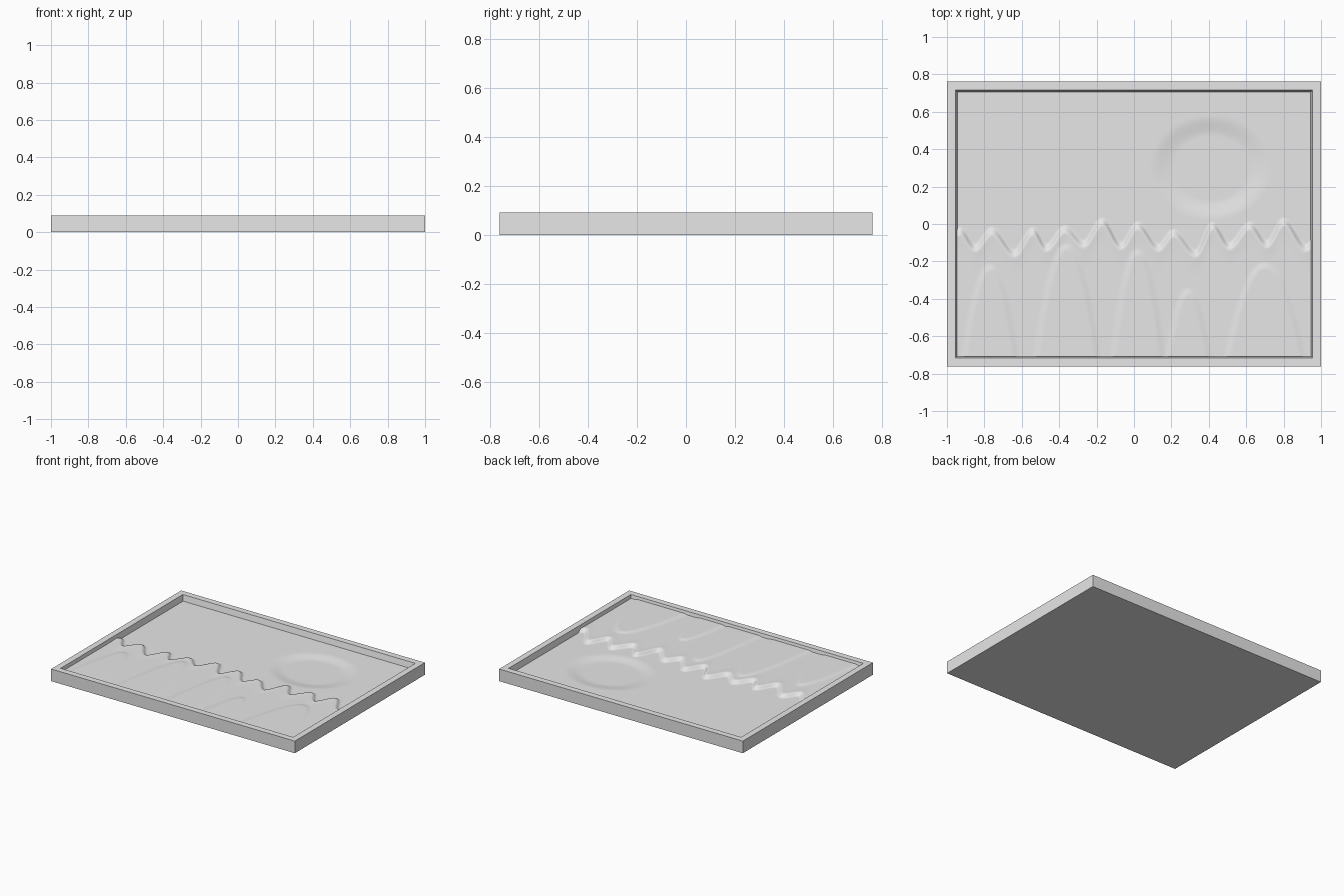
import bpy, bmesh, math

cube = bpy.data.objects.get("Cube")
if cube:
    bpy.data.objects.remove(cube, do_unlink=True)

HALF_X, HALF_Y, TOP = 1.0, 0.762, 0.09
SKY = 0.047

grey = bpy.data.materials.new("plain_grey")
grey.use_nodes = True
grey.diffuse_color = (0.8, 0.8, 0.8, 1)
grey.node_tree.nodes["Principled BSDF"].inputs["Base Color"].default_value = (0.8, 0.8, 0.8, 1)


def add_object(name, bm):
    mesh = bpy.data.meshes.new(name)
    bm.to_mesh(mesh)
    bm.free()
    mesh.materials.append(grey)
    ob = bpy.data.objects.new(name, mesh)
    bpy.context.collection.objects.link(ob)
    return ob


def smooth(t):
    t = max(0.0, min(1.0, t))
    return t * t * (3 - 2 * t)


# Tray frame: rectangular loops bridged from the underside over the rim to the floor
def tray_frame():
    bm = bmesh.new()
    loops = []
    for inset, z in ((0, 0), (0, TOP), (0.046, TOP), (0.06, 0.025)):
        x, y = HALF_X - inset, HALF_Y - inset
        loops.append([bm.verts.new(p) for p in
                      ((-x, -y, z), (x, -y, z), (x, y, z), (-x, y, z))])
    for a, b in zip(loops, loops[1:]):
        for i in range(4):
            j = (i + 1) % 4
            bm.faces.new((a[i], a[j], b[j], b[i]))
    bm.faces.new(reversed(loops[0]))
    bm.faces.new(loops[-1])
    bmesh.ops.recalc_face_normals(bm, faces=bm.faces)
    return add_object("tray_frame", bm)


# Mountain skyline: alternating peaks and notches
SKYLINE = [(-1, -0.1), (-0.93, -0.03), (-0.85, -0.12), (-0.76, -0.03), (-0.64, -0.15),
           (-0.54, -0.03), (-0.47, -0.12), (-0.37, -0.02), (-0.27, -0.1), (-0.17, 0.02),
           (-0.07, -0.11), (0.02, 0), (0.13, -0.12), (0.21, -0.04), (0.33, -0.15),
           (0.42, 0), (0.51, -0.11), (0.62, 0), (0.71, -0.1), (0.8, 0.02),
           (0.92, -0.12), (1, -0.03)]
# Foothill arches: centre, crest, steepness
HILLS = [(-0.77, -0.23, 25), (-0.36, -0.12, 22), (0.02, -0.15, 32),
         (0.29, -0.36, 30), (0.7, -0.22, 12)]


def skyline(x):
    for (x0, y0), (x1, y1) in zip(SKYLINE, SKYLINE[1:]):
        if x <= x1:
            return y0 + (y1 - y0) * smooth((x - x0) / (x1 - x0))
    return SKYLINE[-1][1]


def height(x, y):
    # Shallow round dish for the sun
    r = math.hypot((x - 0.41) / 0.21, (y - 0.3) / 0.18)
    z = SKY - 0.012 * (1 - smooth((r - 0.95) / 0.6))
    # Mountains rise sharply at the skyline, then undulate
    behind = skyline(x) - y
    rise = smooth((behind + 0.015) / 0.045)
    if rise > 0:
        crest = 0.003 * math.exp(-(behind / 0.07) ** 2)
        step = 0
        for cx, top, k in HILLS:
            edge = top - k * (x - cx) ** 2
            slope = math.hypot(1, 2 * k * (x - cx))
            d = (edge - y) / slope
            step = max(step, 0.006 * smooth((d + 0.02) / 0.04))
        z += rise * (0.019 + crest + step)
    return z


# Relief panel: fine grid displaced by the height rule
def relief_panel():
    bm = bmesh.new()
    bmesh.ops.create_grid(bm, x_segments=230, y_segments=174, size=1)
    for v in bm.verts:
        v.co.x *= HALF_X - 0.053
        v.co.y *= HALF_Y - 0.053
        v.co.z = height(v.co.x, v.co.y)
    for f in bm.faces:
        f.smooth = True
    return add_object("relief_panel", bm)


tray_frame()
relief_panel()
